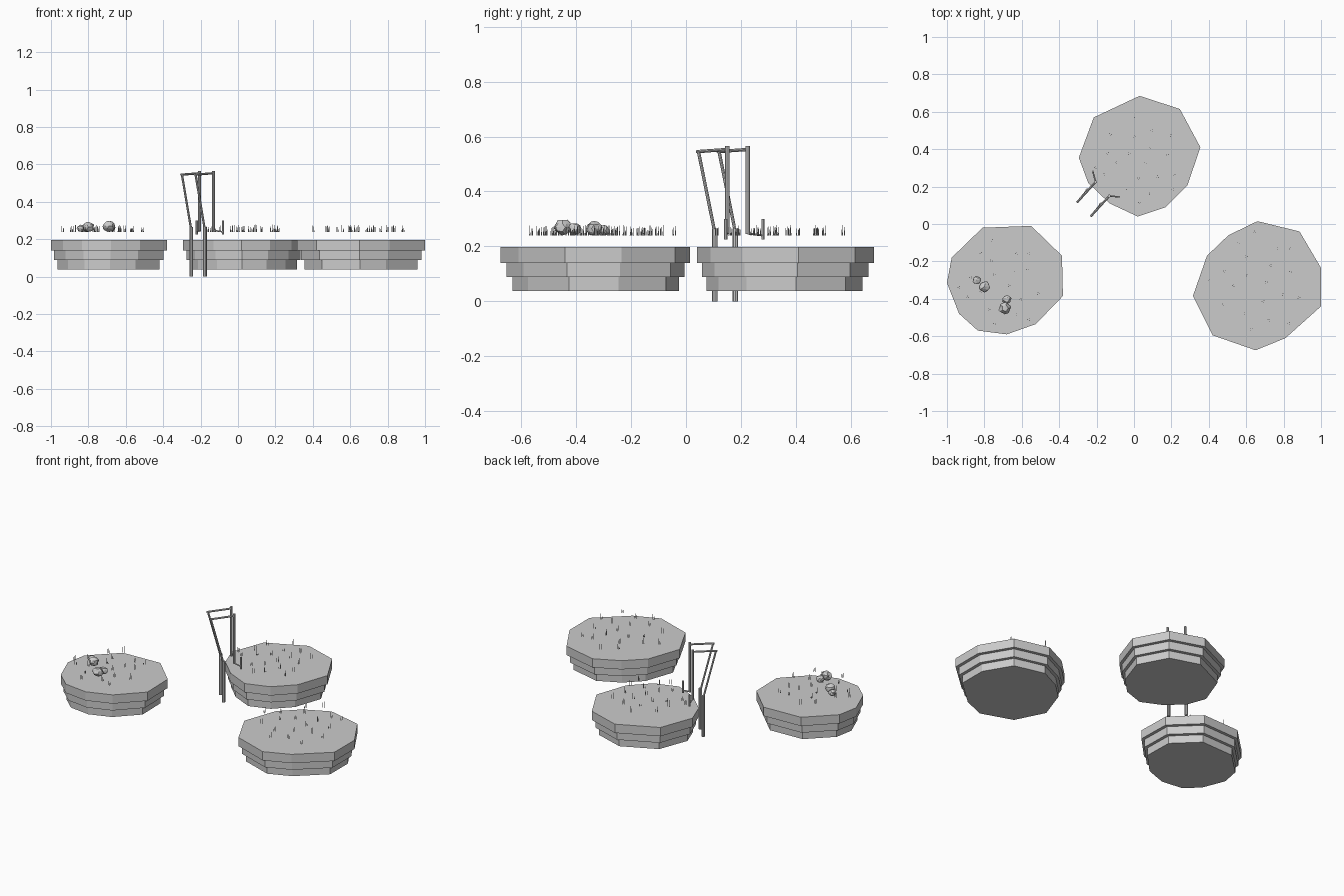
import bpy, bmesh, math, random
from mathutils import Vector, Matrix

random.seed(4)
cube = bpy.data.objects.get("Cube")
if cube:
    bpy.data.objects.remove(cube, do_unlink=True)

grey = bpy.data.materials.new("stone grey")
grey.use_nodes = True
grey.diffuse_color = (0.6, 0.6, 0.6, 1)
grey.node_tree.nodes["Principled BSDF"].inputs["Base Color"].default_value = (0.6, 0.6, 0.6, 1)


def finish(bm, name):
    bmesh.ops.recalc_face_normals(bm, faces=bm.faces)
    mesh = bpy.data.meshes.new(name)
    bm.to_mesh(mesh)
    bm.free()
    mesh.materials.append(grey)
    obj = bpy.data.objects.new(name, mesh)
    bpy.context.collection.objects.link(obj)
    return obj


def centre_of(outline):
    return sum((Vector(p) for p in outline), Vector((0, 0))) / len(outline)


def island(name, outline):
    """Three stacked slabs, each smaller than the one above."""
    bm = bmesh.new()
    c = centre_of(outline)
    levels = [0.197, 0.14, 0.088, 0.038]
    for i, scale in enumerate((1.0, 0.94, 0.88)):
        ring = [c + (Vector(p) - c) * scale for p in outline]
        face = bm.faces.new([bm.verts.new((p.x, p.y, levels[i + 1])) for p in ring])
        new = bmesh.ops.extrude_face_region(bm, geom=[face], use_keep_orig=True)["geom"]
        verts = [v for v in new if isinstance(v, bmesh.types.BMVert)]
        bmesh.ops.translate(bm, verts=verts, vec=(0, 0, levels[i] - levels[i + 1]))
    finish(bm, name)


def grass(name, outline, count=20):
    """Small tufts of three pointed blades spread over an island."""
    bm = bmesh.new()
    c = centre_of(outline)
    reach = min((Vector(p) - c).length for p in outline) * 0.92
    for i in range(count):
        r = reach * math.sqrt((i + 0.5) / count)
        a = i * 2.4 + random.uniform(-0.2, 0.2)
        base = Vector((c.x + r * math.cos(a), c.y + r * math.sin(a), 0.24))
        for k in range(3):
            turn = a + k * math.tau / 3
            out = Vector((math.cos(turn), math.sin(turn), 0)) * 0.006
            h = random.uniform(0.025, 0.038)
            bmesh.ops.create_cone(
                bm, segments=4, radius1=0.0022, radius2=0.0004, depth=h,
                matrix=Matrix.Translation(base + out + Vector((0, 0, h / 2))))
    finish(bm, name)


def rod(name, start, end, radius):
    start, end = Vector(start), Vector(end)
    d = end - start
    bm = bmesh.new()
    bmesh.ops.create_cone(
        bm, cap_ends=True, segments=8, radius1=radius, radius2=radius, depth=d.length,
        matrix=Matrix.Translation((start + end) / 2) @ d.to_track_quat("Z", "Y").to_matrix().to_4x4())
    finish(bm, name)


def bush(name, x, y, radius):
    """A lumpy faceted clump."""
    bm = bmesh.new()
    bmesh.ops.create_icosphere(bm, subdivisions=2, radius=radius)
    for v in bm.verts:
        v.co *= random.uniform(0.85, 1.12)
        v.co.z *= 0.9
    low = min(v.co.z for v in bm.verts)
    bmesh.ops.translate(bm, verts=bm.verts, vec=(x, y, 0.24 - low))
    finish(bm, name)


# Islands
outlines = {
    "right": [(-0.81, -0.02), (-0.55, -0.01), (-0.385, -0.17), (-0.38, -0.385), (-0.525, -0.535),
              (-0.68, -0.59), (-0.835, -0.57), (-0.935, -0.48), (-1.0, -0.315), (-0.975, -0.18)],
    "back": [(0.03, 0.685), (0.245, 0.615), (0.355, 0.41), (0.285, 0.205), (0.17, 0.09),
             (0.02, 0.04), (-0.13, 0.11), (-0.245, 0.22), (-0.295, 0.355), (-0.215, 0.57)],
    "left": [(0.66, 0.015), (0.885, -0.04), (1.0, -0.235), (1.0, -0.44), (0.81, -0.61),
             (0.65, -0.675), (0.42, -0.595), (0.315, -0.385), (0.39, -0.17), (0.505, -0.06)],
}
for side, outline in outlines.items():
    island(side + "_island", outline)
    grass(side + "_grass", outline)

# Bushes: a large and a small clump in each pair
for i, (x, y, r) in enumerate([(-0.80, -0.335, 0.03), (-0.84, -0.30, 0.022),
                               (-0.69, -0.45, 0.032), (-0.68, -0.405, 0.024)]):
    bush(f"bush_{i + 1}", x, y, r)

# Two matching frames beside the back island
for side, shift in (("outer", Vector((0, 0, 0))), ("inner", Vector((0.073, -0.075, 0)))):
    def at(x, y, z):
        return Vector((x, y, z)) + shift
    rod(side + "_low_post", at(-0.25, 0.18, 0), at(-0.25, 0.18, 0.265), 0.01)
    rod(side + "_upright", at(-0.205, 0.225, 0.245), at(-0.205, 0.225, 0.565), 0.008)
    rod(side + "_top_bar", at(-0.305, 0.115, 0.545), at(-0.205, 0.225, 0.553), 0.006)
    rod(side + "_brace", at(-0.30, 0.12, 0.547), at(-0.25, 0.18, 0.25), 0.006)
    foot = Vector((-0.22, 0.28, 0)) if side == "outer" else Vector((-0.08, 0.145, 0))
    rod(side + "_foot_bar", at(-0.205, 0.225, 0.247), foot + Vector((0, 0, 0.24)), 0.004)
    rod(side + "_foot_peg", foot + Vector((0, 0, 0.225)), foot + Vector((0, 0, 0.3)), 0.006)
